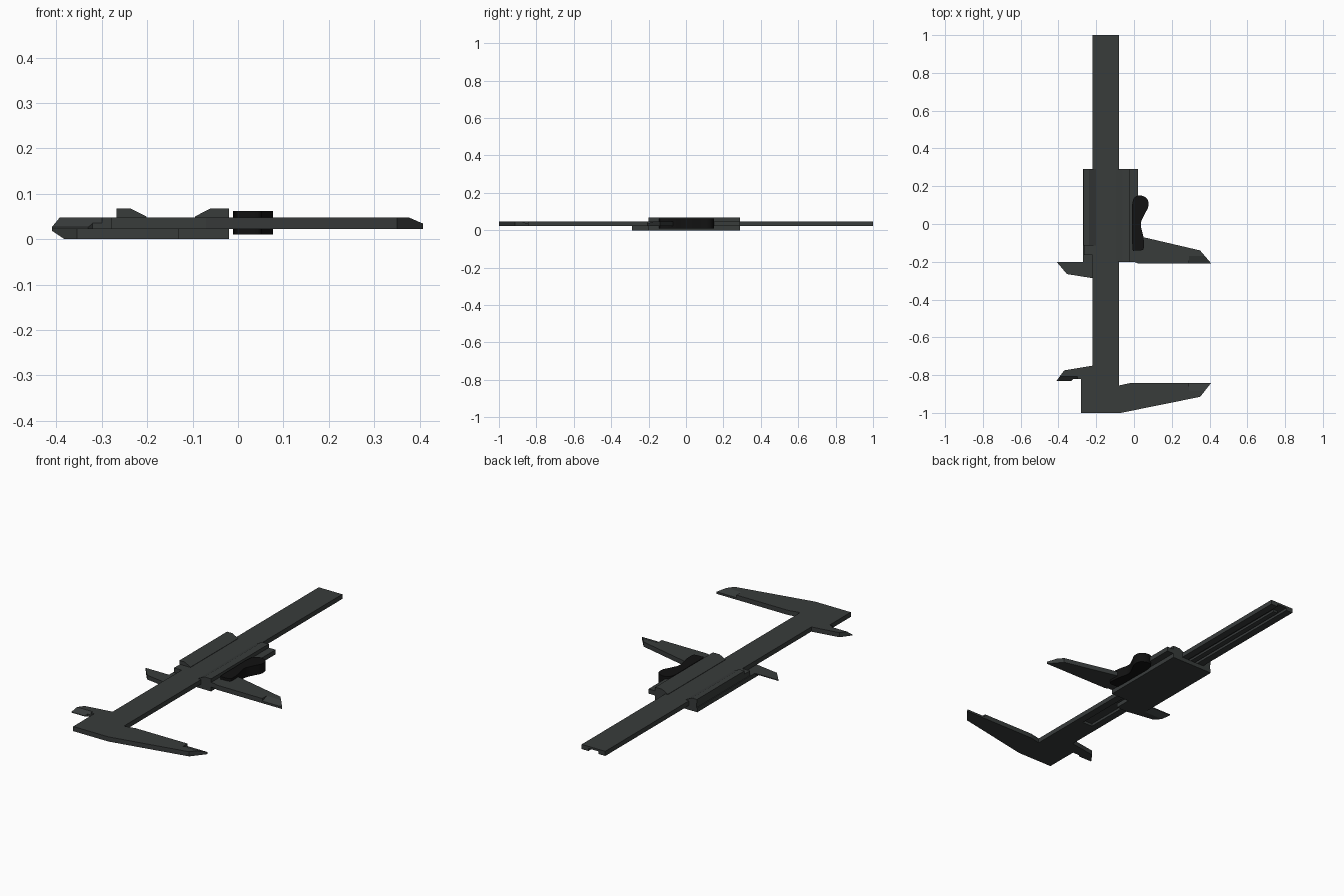
import bpy, bmesh
from mathutils import Vector

if "Cube" in bpy.data.objects:
    bpy.data.objects.remove(bpy.data.objects["Cube"])


def material(name, rgb):
    m = bpy.data.materials.new(name)
    m.diffuse_color = (*rgb, 1)
    m.use_nodes = True
    m.node_tree.nodes["Principled BSDF"].inputs["Base Color"].default_value = m.diffuse_color
    return m


STEEL = material("dark_steel", (0.04, 0.045, 0.044))
BLACK = material("black_rubber", (0.006, 0.006, 0.006))


def prism(name, pts, lo, hi, axis="z", mat=STEEL):
    """Extrude a 2D outline along an axis from lo to hi."""
    place = {"x": lambda a, b, h: (h, a, b),
             "y": lambda a, b, h: (a, h, b),
             "z": lambda a, b, h: (a, b, h)}[axis]
    bm = bmesh.new()
    rings = [[bm.verts.new(place(a, b, h)) for a, b in pts] for h in (lo, hi)]
    bm.faces.new(rings[0])
    bm.faces.new(rings[1])
    n = len(pts)
    for i in range(n):
        j = (i + 1) % n
        bm.faces.new((rings[0][i], rings[0][j], rings[1][j], rings[1][i]))
    bmesh.ops.recalc_face_normals(bm, faces=bm.faces)
    me = bpy.data.meshes.new(name)
    bm.to_mesh(me)
    bm.free()
    me.materials.append(mat)
    ob = bpy.data.objects.new(name, me)
    bpy.context.collection.objects.link(ob)
    return ob


def rect(x0, y0, x1, y1):
    return [(x0, y0), (x1, y0), (x1, y1), (x0, y1)]


def cut(ob, pts, lo, hi, axis="x"):
    """Subtract a prism from an object, then discard the cutter."""
    cutter = prism("cutter", pts, lo, hi, axis)
    cutter.hide_render = True
    mod = ob.modifiers.new("cut", "BOOLEAN")
    mod.operation, mod.solver, mod.object = "DIFFERENCE", "EXACT", cutter
    bpy.context.view_layer.objects.active = ob
    bpy.ops.object.modifier_apply(modifier=mod.name)
    bpy.data.objects.remove(cutter)


def smooth_loop(pts, steps=5):
    """Closed Catmull-Rom curve through the points."""
    out, n = [], len(pts)
    for i in range(n):
        p0, p1, p2, p3 = (Vector(pts[(i + k) % n]) for k in (-1, 0, 1, 2))
        for s in range(steps):
            t = s / steps
            out.append(tuple(0.5 * (2 * p1 + (p2 - p0) * t
                       + (2 * p0 - 5 * p1 + 4 * p2 - p3) * t ** 2
                       + (3 * p1 - p0 - 3 * p2 + p3) * t ** 3)))
    return out


Z0, Z1, Z2 = 0.023, 0.048, 0.068   # beam bottom, beam top, rail top

# Beam with both fixed jaws in one outline
beam = prism("beam_with_fixed_jaws", [
    (-0.28, -1), (-0.07, -1), (0.35, -0.915), (0.408, -0.842), (-0.02, -0.842),
    (-0.08, -0.855), (-0.08, 1), (-0.22, 1), (-0.22, -0.75), (-0.37, -0.775),
    (-0.41, -0.83), (-0.33, -0.83), (-0.32, -0.82), (-0.28, -0.82)], Z0, Z1)
# Knife edges on the fixed jaws, depth-rod groove underneath
cut(beam, [(-0.885, 0.049), (-0.83, 0.049), (-0.83, 0.030)], 0.29, 0.45)
cut(beam, [(-0.805, 0.049), (-0.835, 0.049), (-0.835, 0.022)], -0.45, -0.30)
cut(beam, rect(-0.18, -0.55, -0.12, 1.1), 0.0, 0.037, "z")

# Depth rod lying in the groove
prism("depth_rod", rect(-0.164, -0.18, -0.136, 0.95), 0.022, 0.034)

# Slider back plate
prism("slider_plate", rect(-0.27, -0.2, -0.02, 0.29), 0, Z0)

# Sliding inside jaw, bevelled on its lower face
small = prism("sliding_inside_jaw", [
    (-0.41, -0.2), (-0.21, -0.2), (-0.13, -0.2), (-0.13, -0.29),
    (-0.2, -0.29), (-0.355, -0.265)], 0, Z0)
cut(small, [(-0.235, -0.001), (-0.19, -0.001), (-0.19, 0.024)], -0.45, -0.27)

# Sliding outside jaw with the right-hand frame wall, knife edge at the tip
jaw = prism("sliding_outside_jaw", [
    (-0.08, -0.2), (0, -0.2), (0.02, -0.208), (0.408, -0.208), (0.35, -0.14),
    (0.05, -0.07), (0.02, -0.05), (0.02, 0.29), (-0.08, 0.29)], Z0, Z1)
cut(jaw, [(-0.167, 0.049), (-0.22, 0.049), (-0.22, 0.030)], 0.29, 0.45)

# Left-hand frame wall
prism("left_frame_wall", rect(-0.265, -0.165, -0.22, 0.29), Z0, Z1)

# Bevelled rails that hold the beam
prism("left_rail", [(-0.268, Z1), (-0.268, Z2), (-0.238, Z2), (-0.202, 0.05),
                    (-0.202, Z1)], -0.115, 0.29, "y")
prism("right_rail", [(-0.02, Z1), (-0.02, Z2), (-0.06, Z2), (-0.095, 0.05),
                     (-0.095, Z1)], -0.2, 0.29, "y")

# Wavy thumb grip
grip = prism("thumb_grip", smooth_loop([
    (-0.008, -0.13), (0.005, -0.14), (0.04, -0.139), (0.052, -0.125),
    (0.05, -0.07), (0.036, 0.0), (0.055, 0.05), (0.075, 0.09), (0.072, 0.13),
    (0.04, 0.15), (0.005, 0.143), (-0.01, 0.1), (-0.01, 0.0)]),
    0.01, 0.062, mat=BLACK)
bpy.ops.object.select_all(action="DESELECT")
grip.select_set(True)
bpy.context.view_layer.objects.active = grip
bpy.ops.object.shade_smooth_by_angle()
